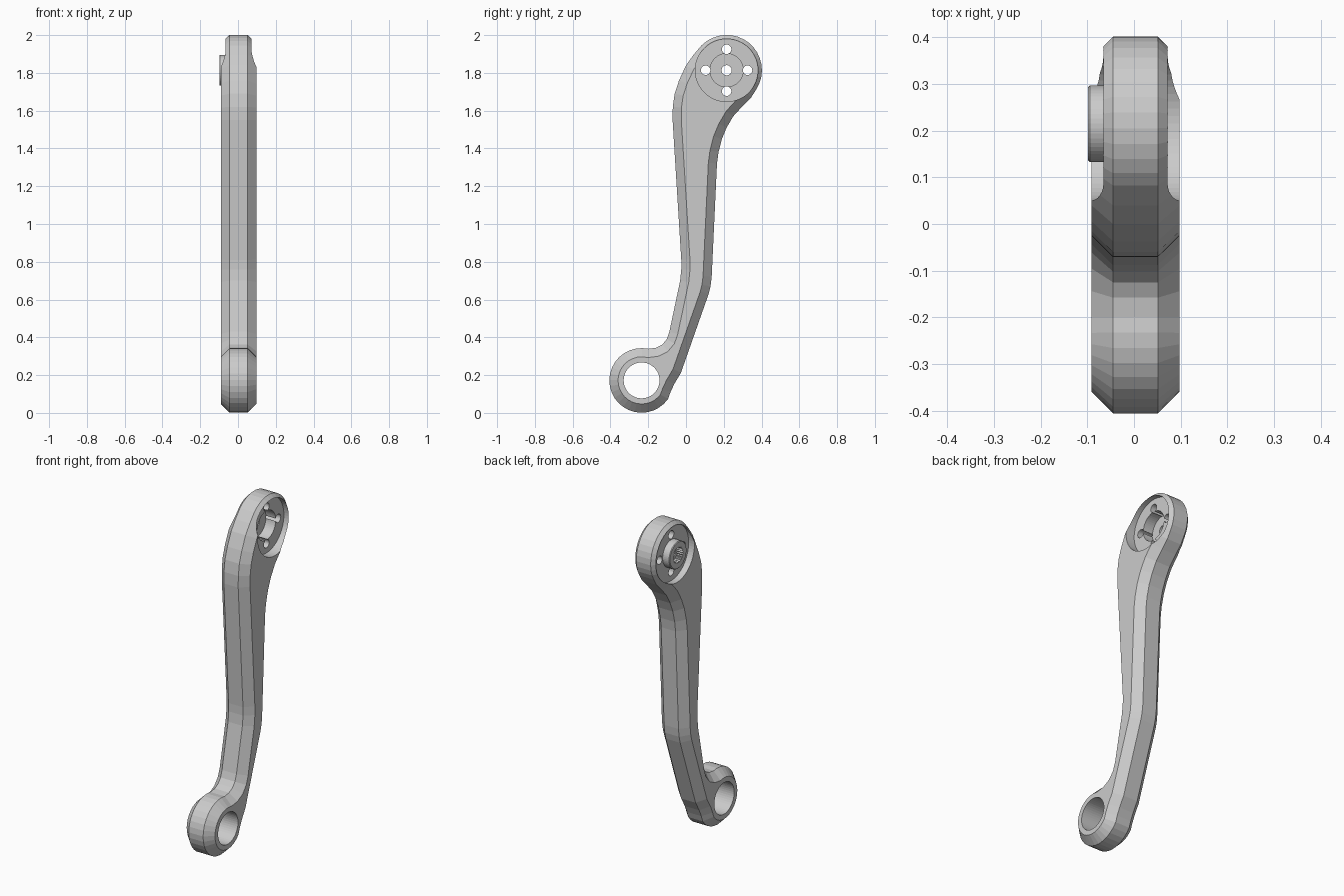
import bpy, bmesh
from math import sin, cos, radians, pi
from mathutils import Vector

if "Cube" in bpy.data.objects:
    bpy.data.objects.remove(bpy.data.objects["Cube"])

HEAD, RING = (0.215, 1.814), (-0.235, 0.172)


def arc(c, r, a0, a1, n):
    return [(c[0] + r * cos(radians(a0 + (a1 - a0) * i / n)),
             c[1] + r * sin(radians(a0 + (a1 - a0) * i / n))) for i in range(n + 1)]


def inset(pts, d):
    # mitred inward offset of a counter-clockwise outline
    out = []
    for i, p in enumerate(pts):
        p = Vector(p)
        a = (p - Vector(pts[i - 1])).normalized()
        b = (Vector(pts[(i + 1) % len(pts)]) - p).normalized()
        na, nb = Vector((-a.y, a.x)), Vector((-b.y, b.x))
        out.append(tuple(p + (na + nb) * d / (1 + na.dot(nb))))
    return out


def loft(name, sections):
    # sections: (x, outline in y-z), joined in order and capped
    bm = bmesh.new()
    loops = [[bm.verts.new((x, y, z)) for y, z in pts] for x, pts in sections]
    n = len(loops[0])
    for a, b in zip(loops, loops[1:]):
        for i in range(n):
            j = (i + 1) % n
            bm.faces.new((a[i], a[j], b[j], b[i]))
    bm.faces.new(loops[0][::-1])
    bm.faces.new(loops[-1])
    bmesh.ops.recalc_face_normals(bm, faces=bm.faces)
    me = bpy.data.meshes.new(name)
    bm.to_mesh(me)
    bm.free()
    ob = bpy.data.objects.new(name, me)
    bpy.context.collection.objects.link(ob)
    return ob


def disc(c, r, n=48):
    return arc(c, r, 0, 360 * (n - 1) / n, n - 1)


def combine(ob, other, op='DIFFERENCE'):
    m = ob.modifiers.new("bool", 'BOOLEAN')
    m.operation, m.solver, m.object = op, 'EXACT', other
    bpy.context.view_layer.objects.active = ob
    bpy.ops.object.modifier_apply(modifier=m.name)
    bpy.data.objects.remove(other)


def drill(ob, c, r, x0, x1, n=48):
    combine(ob, loft("cutter", [(x0, disc(c, r, n)), (x1, disc(c, r, n))]))


# Chamfered arm outline: head, rear edge, ring eye, front edge
outline = (arc(HEAD, 0.187, -33, 135, 16)
           + [(0.04, 1.896), (0.0, 1.84), (-0.037, 1.76), (-0.06, 1.69), (-0.07, 1.62),
              (-0.071, 1.55), (-0.025, 0.81), (-0.025, 0.76), (-0.031, 0.70),
              (-0.088, 0.43), (-0.102, 0.39), (-0.125, 0.362), (-0.158, 0.345)]
           + arc(RING, 0.171, 78, 325, 22)
           + [(-0.082, 0.11), (-0.062, 0.153), (-0.027, 0.212), (0.12, 0.63), (0.13, 0.67),
              (0.136, 0.72), (0.164, 1.32), (0.172, 1.38), (0.19, 1.45), (0.215, 1.51),
              (0.25, 1.57), (0.30, 1.625), (0.345, 1.67)])
small = inset(outline, 0.046)
arm = loft("crank_arm", [(-0.091, small), (-0.045, outline), (0.051, outline), (0.098, small)])

# Ring eye bore, and the round recesses on both faces of the head
drill(arm, RING, 0.095, -0.2, 0.2)
drill(arm, HEAD, 0.166, 0.04, 0.2, 64)
drill(arm, HEAD, 0.166, -0.2, -0.052, 64)

# Hub boss with a softened rim
boss = loft("hub_boss", [(-0.0985, disc(HEAD, 0.078)), (-0.0945, disc(HEAD, 0.082)),
                         (-0.04, disc(HEAD, 0.082))])
combine(arm, boss, 'UNION')

# Inner bore, bolt holes and shaft hole
drill(arm, HEAD, 0.088, -0.025, 0.2)
for k in range(4):
    a = k * pi / 2
    drill(arm, (HEAD[0] + 0.111 * cos(a), HEAD[1] + 0.111 * sin(a)), 0.025, -0.2, 0.2, 24)
drill(arm, HEAD, 0.027, -0.2, 0.2, 24)

# Splined socket in the boss
star = []
for k in range(48):
    a, r = 2 * pi * k / 48, 0.048 if k % 2 else 0.042
    star.append((HEAD[0] + r * cos(a), HEAD[1] + r * sin(a)))
combine(arm, loft("cutter", [(-0.2, star), (-0.06, star)]))
